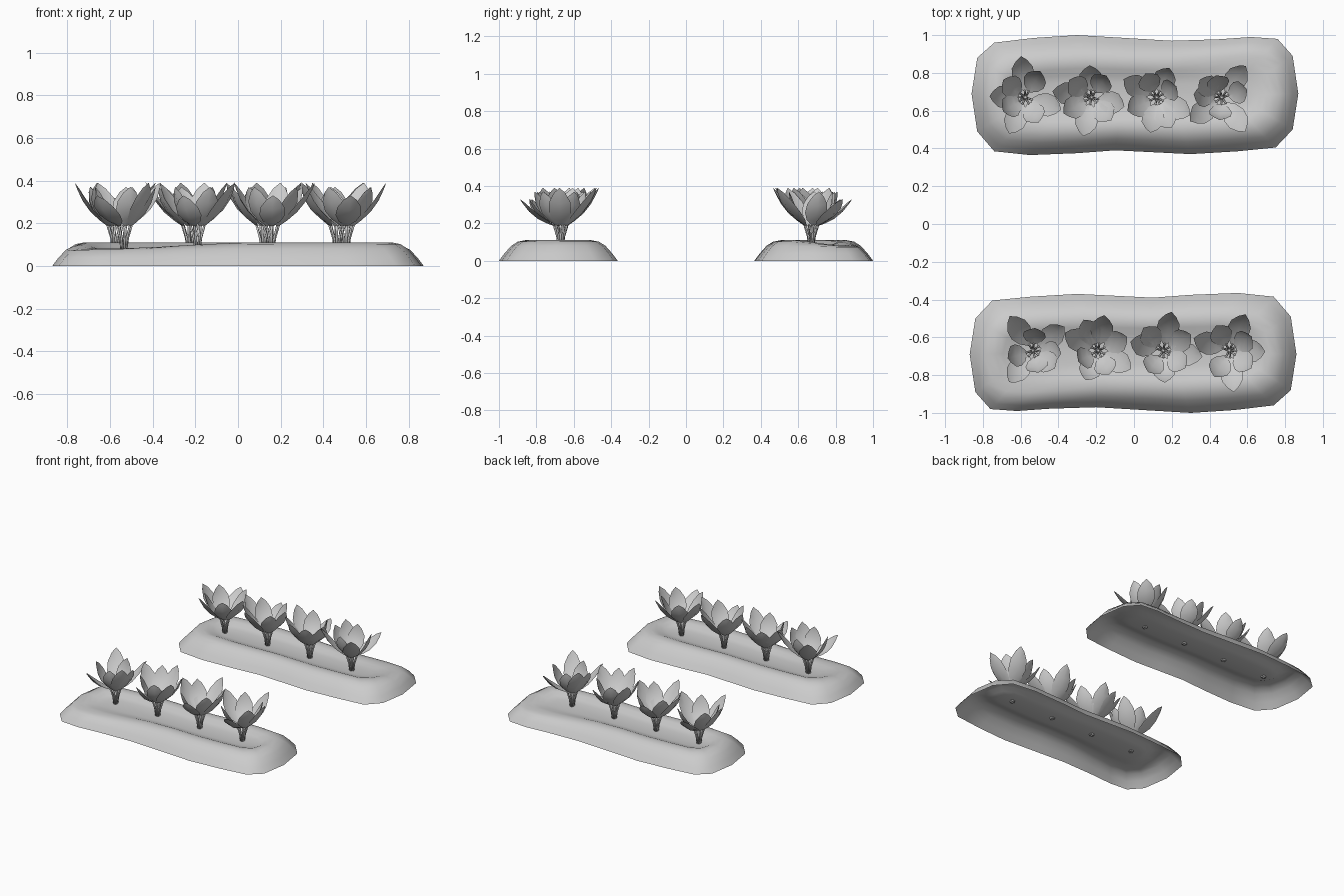
import bpy, bmesh, math
from mathutils import Vector, Matrix

cube = bpy.data.objects.get("Cube")
if cube:
    bpy.data.objects.remove(cube)

# One plain grey for everything
GREY = (0.6, 0.6, 0.6, 1)
grey = bpy.data.materials.new("plain_grey")
grey.use_nodes = True
grey.diffuse_color = GREY
grey.node_tree.nodes["Principled BSDF"].inputs["Base Color"].default_value = GREY

BED_Y = 0.683
HALF_TURN = Matrix.Rotation(math.pi, 4, 'Z')


def finish(bm, name):
    mesh = bpy.data.meshes.new(name)
    bm.to_mesh(mesh)
    bm.free()
    mesh.materials.append(grey)
    obj = bpy.data.objects.new(name, mesh)
    bpy.context.collection.objects.link(obj)
    mesh.shade_smooth()
    return obj


def bridge(bm, a, b, closed=True):
    n = len(a)
    for i in range(n if closed else n - 1):
        j = (i + 1) % n
        face = list(dict.fromkeys([a[i], a[j], b[j], b[i]]))
        if len(face) > 2:
            bm.faces.new(face)


def smoothstep(lo, hi, v):
    t = min(max((v - lo) / (hi - lo), 0), 1)
    return t * t * (3 - 2 * t)


# Soil bed: wavy outline, lofted inward over a rim into a shallow trough
OUTLINE = [(.87, .69), (.84, .89), (.76, .98), (.62, .99), (.45, .978), (.2, .97),
           (-.05, .985), (-.3, 1), (-.53, .985), (-.74, .96), (-.83, .88), (-.86, .69),
           (-.83, .49), (-.74, .385), (-.55, .365), (-.3, .375), (-.1, .39), (.1, .38),
           (.3, .37), (.55, .385), (.75, .405), (.84, .5)]
RINGS = [(0, 0), (.03, .04), (.065, .08), (.1, .102), (.14, .11),
         (.175, .103), (.21, .088), (.25, .08)]


def soil_bed(name, matrix):
    bm = bmesh.new()
    previous = None
    for inset, z in RINGS:
        ring = []
        for x, y in OUTLINE:
            dy = y - BED_Y
            # the rim sinks towards one corner
            sag = smoothstep(-.1, .7, x) * smoothstep(-.15, .2, dy)
            height = z - sag * .03 * smoothstep(.06, .12, z)
            ring.append(bm.verts.new((x * (1 - inset / .87), BED_Y + dy * (1 - inset / .315), height)))
        if previous:
            bridge(bm, previous, ring)
        previous = ring
    bm.faces.new(previous)
    bm.transform(matrix)
    return finish(bm, name)


# Leaf: cupped pointed blade on a thin stalk
BLADE = [(0, .006), (.18, .042), (.4, .06), (.65, .056), (.87, .03), (1, 0)]


def add_leaf(bm, angle, reach, top):
    spin = Matrix.Rotation(math.radians(angle), 3, 'Z')
    base, tip = Vector((.035, 0, .185)), Vector((reach, 0, top))
    along = (tip - base).normalized()
    up = Vector((-along.z, 0, along.x))
    previous = None
    for t, half in BLADE:
        centre = base.lerp(tip, t) - up * .025 * math.sin(math.pi * t)
        if half:
            row = [bm.verts.new(spin @ (centre + Vector((0, s * half, 0)) + up * abs(s) * half * .3))
                   for s in (-1, 0, 1)]
        else:
            row = [bm.verts.new(spin @ centre)] * 3
        if previous:
            bridge(bm, previous, row, closed=False)
        previous = row


def add_stalk(bm, angle):
    spin = Matrix.Rotation(math.radians(angle), 3, 'Z')
    rings = []
    for x, z, radius in ((.01, .07, .006), (.018, .13, .006), (.037, .19, .005)):
        rings.append([bm.verts.new(spin @ Vector((x + radius * math.cos(a), radius * math.sin(a), z)))
                      for a in (i * math.tau / 5 for i in range(5))])
    for low, high in zip(rings, rings[1:]):
        bridge(bm, low, high)
    bm.faces.new(rings[0][::-1])
    bm.faces.new(rings[-1])


# Plants in a row: centre x, then leaf directions and reaches
PLANTS = [
    (-.575, (96, 60, -19, -62, -114, -148, 178, 141), (.22, .16, .2, .15, .21, .14, .19, .15)),
    (-.225, (93, 56, -15, -49, -102, -150, 171, 142), (.17, .14, .18, .16, .21, .17, .21, .15)),
    (.12, (67, 29, -28, -65, -100, -155, 151, 115), (.17, .12, .2, .18, .19, .17, .2, .14)),
    (.465, (53, 17, -56, -95, -143, 174, 141, 105), (.21, .14, .22, .12, .21, .15, .15, .12)),
]


def plant_row(side, matrix, shift):
    for number, (x, angles, reaches) in enumerate(PLANTS, 1):
        place = Matrix.Translation((shift, 0, 0)) @ matrix @ Matrix.Translation((x, .67, 0))
        leaves, stalks = bmesh.new(), bmesh.new()
        for i, (angle, reach) in enumerate(zip(angles, reaches)):
            top = .33 if i == 0 else (.37 if i % 2 else .39)
            add_leaf(leaves, angle, reach, top)
            add_stalk(stalks, angle)
        for bm, part in ((leaves, "leaves"), (stalks, "stalks")):
            bm.transform(place)
            finish(bm, f"{side}_plant_{number}_{part}")


# Back bed, and the front bed as its half turn
for side, matrix, shift in (("back", Matrix.Identity(4), 0), ("front", HALF_TURN, -.07)):
    soil_bed(side + "_soil_bed", matrix)
    plant_row(side, matrix, shift)
